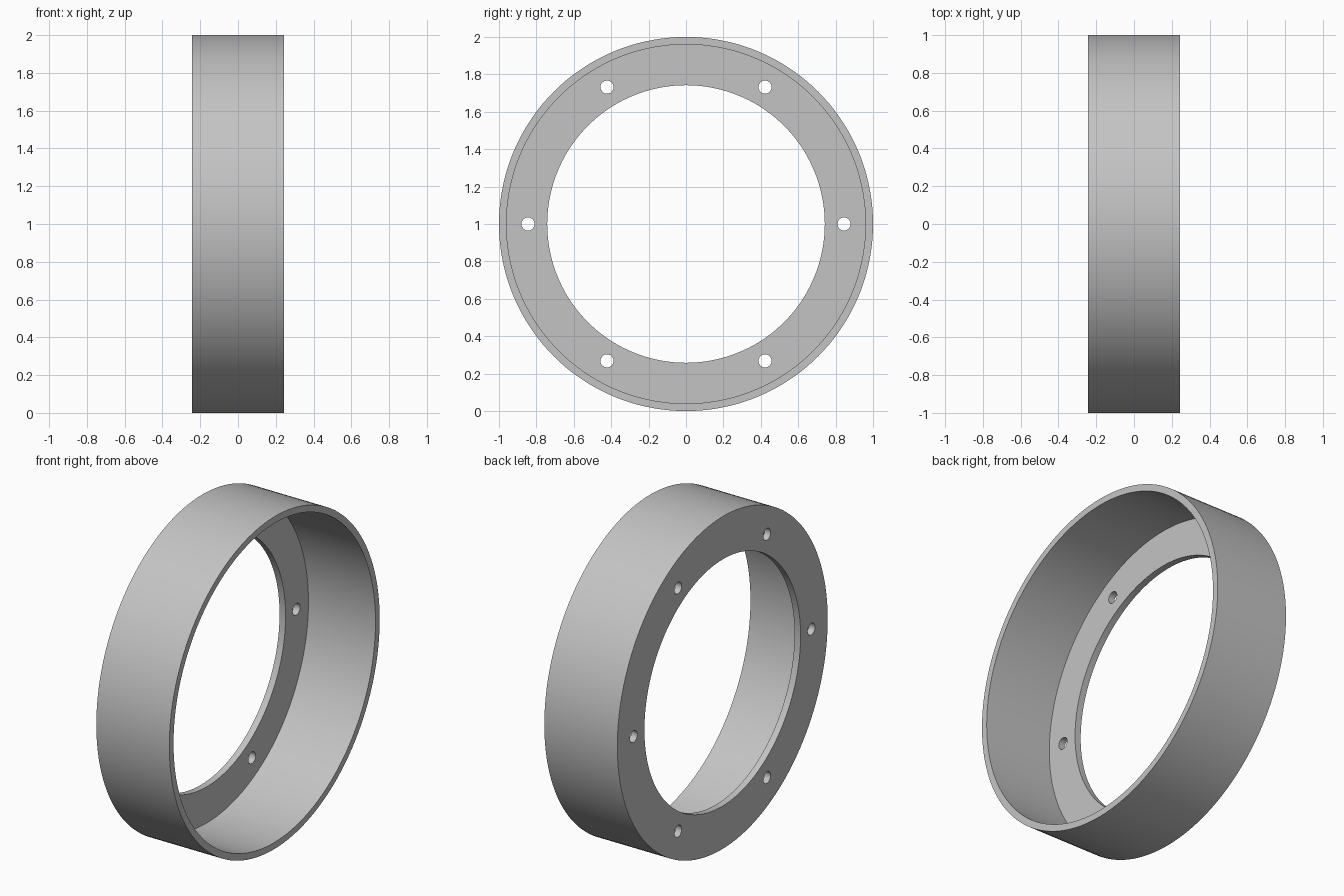
import bpy
import bmesh
from math import pi, radians, cos, sin
from mathutils import Matrix, Vector

cube = bpy.data.objects.get("Cube")
if cube:
    bpy.data.objects.remove(cube, do_unlink=True)

HALF_WIDTH = 0.243
OUTER, WALL, BORE = 1.0, 0.04, 0.742
FLANGE = 0.04
BOLT_CIRCLE, BOLT_RADIUS, BOLTS = 0.845, 0.035, 6
CENTRE = Vector((0, 0, 1))

grey = bpy.data.materials.new("plain grey")
grey.use_nodes = True
colour = (0.55, 0.55, 0.55, 1)
grey.diffuse_color = colour
grey.node_tree.nodes["Principled BSDF"].inputs["Base Color"].default_value = colour


def make_object(name, bm):
    bmesh.ops.recalc_face_normals(bm, faces=bm.faces)
    mesh = bpy.data.meshes.new(name)
    bm.to_mesh(mesh)
    bm.free()
    mesh.materials.append(grey)
    obj = bpy.data.objects.new(name, mesh)
    bpy.context.collection.objects.link(obj)
    return obj


# Flanged ring: an L-shaped section turned around the x axis, open towards +x
section = [
    (-HALF_WIDTH, BORE), (-HALF_WIDTH, OUTER),
    (HALF_WIDTH, OUTER), (HALF_WIDTH, OUTER - WALL),
    (-HALF_WIDTH + FLANGE, OUTER - WALL), (-HALF_WIDTH + FLANGE, BORE),
]
bm = bmesh.new()
verts = [bm.verts.new(CENTRE + Vector((x, 0, r))) for x, r in section]
edges = [bm.edges.new((v, verts[i - 1])) for i, v in enumerate(verts)]
bmesh.ops.spin(bm, geom=verts + edges, cent=CENTRE, axis=(1, 0, 0),
               angle=2 * pi, steps=144, use_merge=True)
bmesh.ops.remove_doubles(bm, verts=bm.verts, dist=0.0001)
ring = make_object("flanged_ring", bm)

# Bolt holes: cylinders evenly spaced on the bolt circle, cut through the flange
bm = bmesh.new()
for i in range(BOLTS):
    a = 2 * pi * i / BOLTS
    place = Matrix.Translation((-HALF_WIDTH + FLANGE / 2, BOLT_CIRCLE * cos(a),
                                1 + BOLT_CIRCLE * sin(a)))
    bmesh.ops.create_cone(bm, cap_ends=True, segments=32, radius1=BOLT_RADIUS,
                          radius2=BOLT_RADIUS, depth=FLANGE * 3,
                          matrix=place @ Matrix.Rotation(pi / 2, 4, 'Y'))
cutter = make_object("bolt_hole_cutter", bm)
cutter.hide_render = True

bpy.ops.object.select_all(action='DESELECT')
ring.select_set(True)
bpy.context.view_layer.objects.active = ring
cut = ring.modifiers.new("bolt holes", 'BOOLEAN')
cut.operation = 'DIFFERENCE'
cut.solver = 'EXACT'
cut.object = cutter
bpy.ops.object.modifier_apply(modifier=cut.name)
bpy.data.objects.remove(cutter, do_unlink=True)

# Smooth round walls with crisp rims
bpy.ops.object.shade_smooth_by_angle(angle=radians(30))
